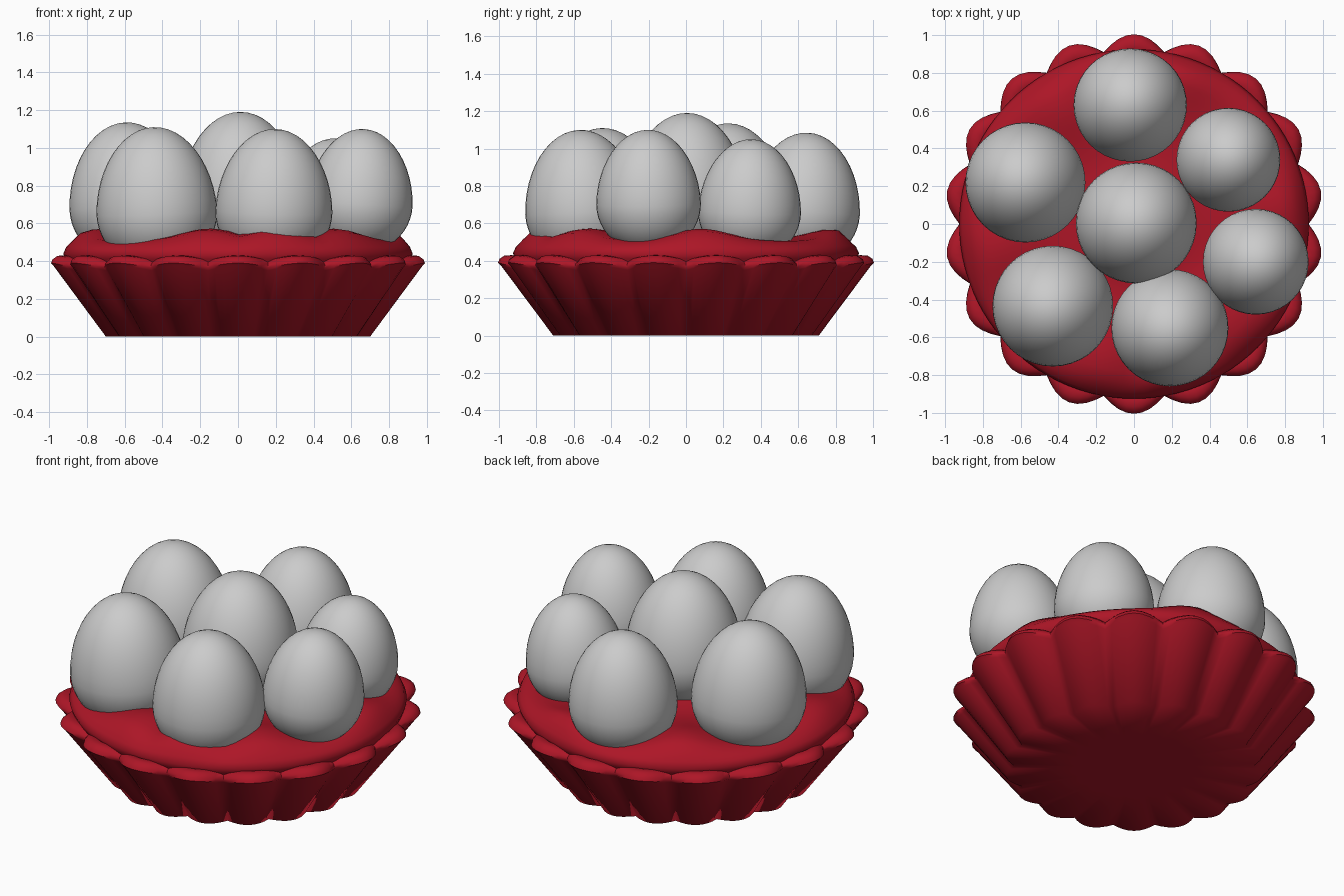
import bpy
import math
from math import sin, cos, pi, hypot, exp
from mathutils import Matrix, Vector

if "Cube" in bpy.data.objects:
    bpy.data.objects.remove(bpy.data.objects["Cube"])

red = bpy.data.materials.new("deep_red")
red.diffuse_color = (0.42, 0.008, 0.02, 1)
red.use_nodes = True
red.node_tree.nodes["Principled BSDF"].inputs["Base Color"].default_value = red.diffuse_color


def lathe(name, rings, n, point, mat=None, angle=50):
    """Spin (radius, z) rings; a ring with radius 0 becomes a pole."""
    verts, faces, rows = [], [], []
    for i, (r, z) in enumerate(rings):
        count = 1 if r == 0 else n
        rows.append([len(verts) + k for k in range(count)])
        verts += [point(i, r, z, 2 * pi * k / n) for k in range(count)]
    for a, b in zip(rows, rows[1:]):
        for k in range(n):
            j = (k + 1) % n
            if len(a) == 1:
                faces.append((a[0], b[j], b[k]))
            elif len(b) == 1:
                faces.append((a[k], a[j], b[0]))
            else:
                faces.append((a[k], a[j], b[j], b[k]))
    mesh = bpy.data.meshes.new(name)
    mesh.from_pydata(verts, [], faces)
    obj = bpy.data.objects.new(name, mesh)
    bpy.context.collection.objects.link(obj)
    if mat:
        mesh.materials.append(mat)
    bpy.ops.object.select_all(action='DESELECT')
    obj.select_set(True)
    bpy.context.view_layer.objects.active = obj
    bpy.ops.object.shade_smooth_by_angle(angle=math.radians(angle))
    return obj


# Fluted pastry shell: 18 scallops, rounded lip, inner wall under the filling
def fluted(i, r, z, a):
    valley = 1 - abs(cos(9 * (a - pi / 2)))
    r *= 1 - 0.08 * valley
    if i >= 3:
        z -= 0.025 * valley
    return (r * cos(a), r * sin(a), z)


shell = [(0, 0), (0.35, 0), (0.71, 0), (0.99, 0.375), (1.005, 0.39),
         (0.997, 0.41), (0.97, 0.428), (0.93, 0.43), (0.88, 0.40), (0.86, 0.36)]
lathe("tart_shell", shell, 18 * 8, fluted, red, 60)

# Lumpy filling, swelling up in the gaps between the eggs
swells = [(0.24, 0.80), (0.76, 0.08), (0.50, -0.52), (0.20, -0.78),
          (-0.15, -0.70), (-0.72, -0.12), (-0.40, 0.62), (0, 0)]


def lumpy(i, r, z, a):
    x, y = r * cos(a), r * sin(a)
    lift = max(exp(-((x - u) ** 2 + (y - v) ** 2) / 0.045) for u, v in swells)
    fade = min(1, max(0, (0.93 - r) / 0.1)) if i > 2 else 0
    return (x, y, z + 0.065 * lift * fade)


filling = [(0.88, 0.36), (0.915, 0.41), (0.925, 0.44), (0.91, 0.47), (0.88, 0.49)]
filling += [(0.84 - 0.06 * k, 0.505 + 0.001 * k) for k in range(14)] + [(0, 0.52)]
lathe("filling", filling, 96, lumpy, red, 60)

# Eggs: centre x, y, radius, top height; each leans slightly outward
eggs = [(-0.02, 0.63, 0.30, 1.085), (0.50, 0.34, 0.275, 1.05),
        (0.645, -0.20, 0.28, 1.10), (0.19, -0.55, 0.31, 1.10),
        (-0.43, -0.435, 0.32, 1.11), (-0.575, 0.22, 0.318, 1.135),
        (0.012, 0.005, 0.32, 1.19)]
for number, (x, y, r, top) in enumerate(eggs, 1):
    profile = []
    for k in range(25):
        t = -pi / 2 + pi * k / 24
        up = sin(t)
        rad = 0 if k in (0, 24) else r * cos(t) * (1 - 0.04 * max(0, up))
        profile.append((rad, r * up * (1.41 if up > 0 else 0.95)))
    egg = lathe(f"egg_{number}", profile, 40,
                lambda i, q, z, a: (q * cos(a), q * sin(a), z), angle=60)
    lean = Matrix.Rotation(0.06 * min(1, hypot(x, y) / 0.3), 4, Vector((-y, x, 0)))
    egg.matrix_world = Matrix.Translation((x, y, top - 1.41 * r)) @ lean
